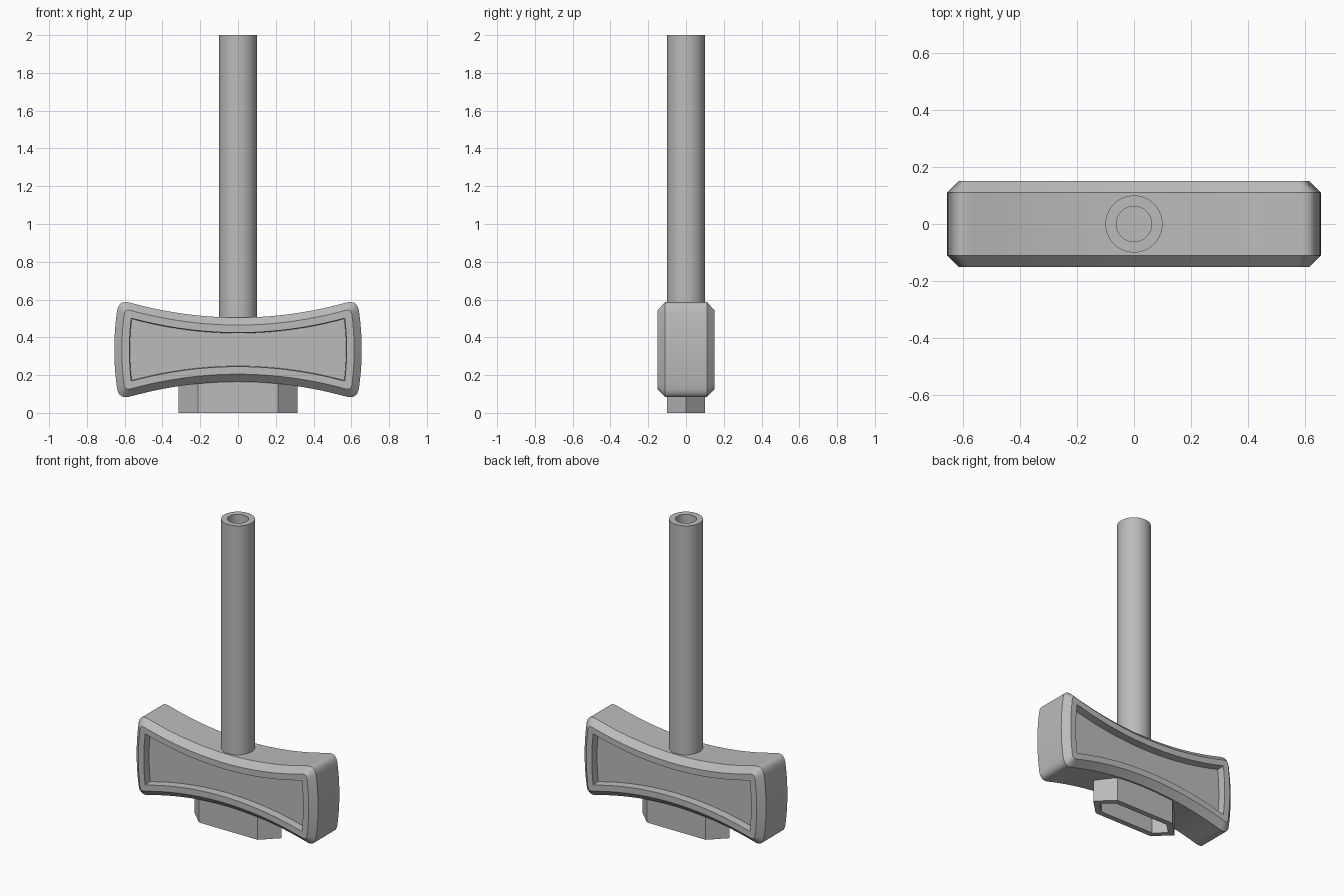
import bpy
import bmesh
import math

cube = bpy.data.objects.get("Cube")
if cube:
    bpy.data.objects.remove(cube, do_unlink=True)

# Single grey material
grey = bpy.data.materials.new("mid_grey")
grey.use_nodes = True
colour = (0.5, 0.5, 0.5, 1)
grey.diffuse_color = colour
grey.node_tree.nodes["Principled BSDF"].inputs["Base Color"].default_value = colour


def loft(name, rings):
    """Skin a chain of equal-length closed rings and cap both ends."""
    bm = bmesh.new()
    loops = [[bm.verts.new(p) for p in ring] for ring in rings]
    for a, b in zip(loops, loops[1:]):
        for i in range(len(a)):
            bm.faces.new((a[i - 1], a[i], b[i], b[i - 1]))
    bm.faces.new(loops[0])
    bm.faces.new(loops[-1])
    bmesh.ops.recalc_face_normals(bm, faces=bm.faces)
    mesh = bpy.data.meshes.new(name)
    bm.to_mesh(mesh)
    bm.free()
    mesh.materials.append(grey)
    obj = bpy.data.objects.new(name, mesh)
    bpy.context.collection.objects.link(obj)
    bpy.ops.object.select_all(action='DESELECT')
    obj.select_set(True)
    bpy.context.view_layer.objects.active = obj
    bpy.ops.object.shade_smooth_by_angle(angle=math.radians(30))
    return obj


MID_Z = 0.335


def handle_ring(inset, radius, y):
    """Waisted outline: concave top and bottom, bulging ends, rounded corners."""
    def top(x):
        return 0.17 - inset + 0.24 * x * x

    def side(z):
        return 0.655 - inset - 0.35 * z * z

    cx, cz = 0.6, 0.2
    for _ in range(20):
        cz = top(cx)
        cx = side(cz)
    xe, ze = cx - radius, cz - radius
    start, end = (xe, top(xe)), (side(ze), ze)
    quarter = [(xe * i / 14, top(xe * i / 14)) for i in range(14)]
    for i in range(9):
        t = i / 8
        quarter.append(tuple((1 - t) ** 2 * s + 2 * t * (1 - t) * c + t * t * e
                             for s, c, e in zip(start, (cx, cz), end)))
    quarter += [(side(ze * (1 - i / 6)), ze * (1 - i / 6)) for i in range(1, 7)]
    half = quarter + [(x, -z) for x, z in quarter[-2::-1]]
    full = half + [(-x, z) for x, z in half[-2:0:-1]]
    return [(x, y, MID_Z + z) for x, z in full]


# Grip with chamfered rims and a recessed panel on both faces
steps = [(0.083, 0.004, 0.10), (0.08, 0.004, 0.15),
         (0.04, 0.03, 0.15), (0.0, 0.06, 0.11)]
front = [handle_ring(i, r, -y) for i, r, y in steps]
back = [handle_ring(i, r, y) for i, r, y in reversed(steps)]
loft("grip_handle", front + back)


# Hollow shaft
def circle(radius, z, sides=64):
    return [(radius * math.cos(a), radius * math.sin(a), z)
            for a in (math.tau * i / sides for i in range(sides))]


loft("hollow_shaft", [circle(0.1, 0.4), circle(0.1, 2.0),
                      circle(0.062, 2.0), circle(0.062, 1.0)])


# Stretched hexagonal socket under the grip
def hexagon(tip, flat, depth, z):
    return [(tip, 0, z), (flat, depth, z), (-flat, depth, z),
            (-tip, 0, z), (-flat, -depth, z), (flat, -depth, z)]


loft("hex_socket", [hexagon(0.315, 0.212, 0.1, 0.2), hexagon(0.315, 0.212, 0.1, 0),
                    hexagon(0.265, 0.195, 0.065, 0), hexagon(0.265, 0.195, 0.065, 0.13)])
